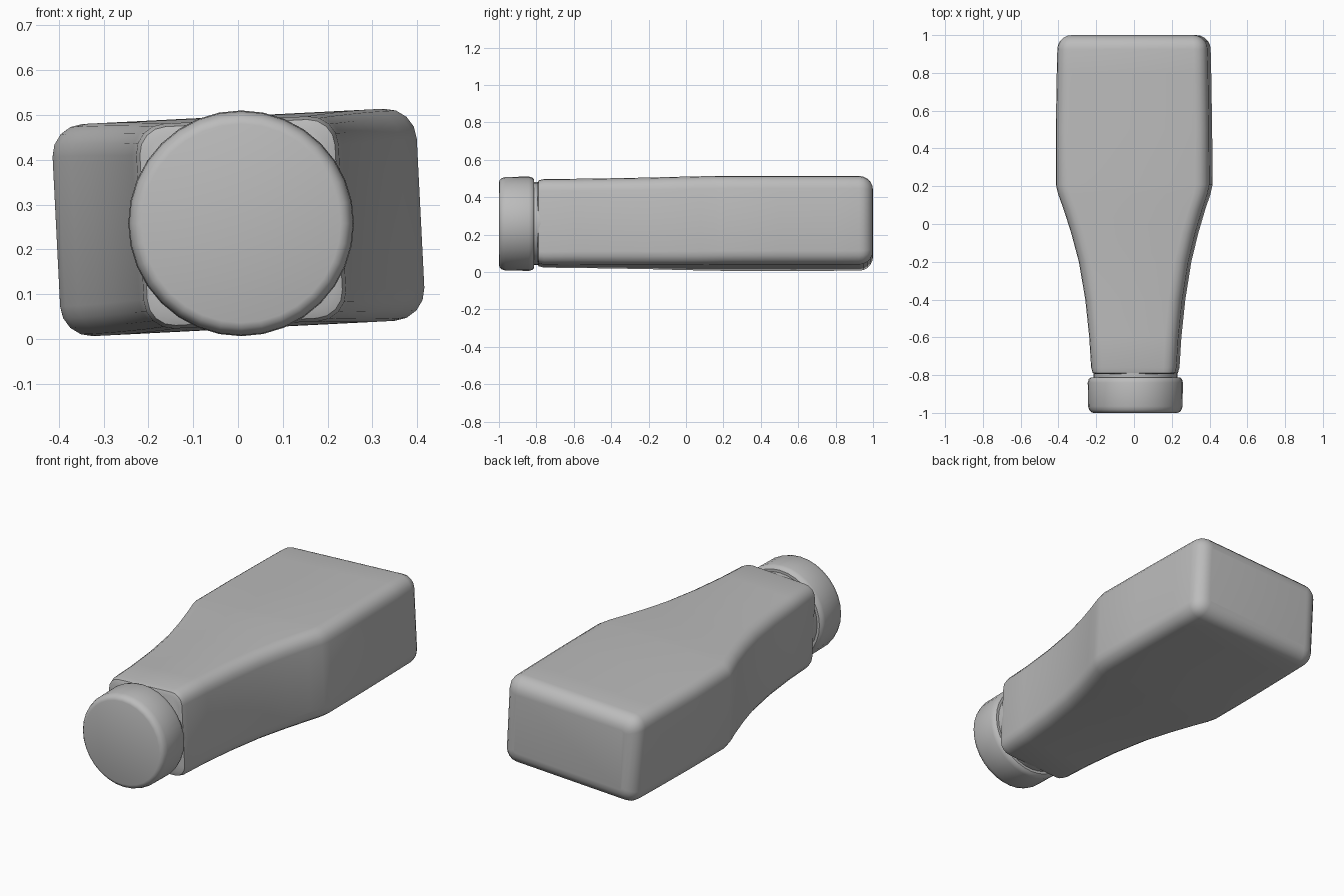
import bpy, bmesh, math
from mathutils import Matrix, Vector

if "Cube" in bpy.data.objects:
    bpy.data.objects.remove(bpy.data.objects["Cube"])

grey = bpy.data.materials.new("plain_grey")
grey.diffuse_color = (0.5, 0.5, 0.5, 1)
grey.use_nodes = True
grey.node_tree.nodes["Principled BSDF"].inputs["Base Color"].default_value = grey.diffuse_color

CX, CZ = 0.007, 0.26      # long axis of the bottle
TILT = math.radians(2.9)  # body is rolled slightly about its long axis


def loft(name, rings):
    """Skin a list of equal-length point rings and cap both ends."""
    bm = bmesh.new()
    loops = [[bm.verts.new(p) for p in ring] for ring in rings]
    n = len(loops[0])
    for a, b in zip(loops, loops[1:]):
        for i in range(n):
            j = (i + 1) % n
            bm.faces.new((a[i], a[j], b[j], b[i]))
    bm.faces.new(loops[0])
    bm.faces.new(loops[-1])
    bmesh.ops.recalc_face_normals(bm, faces=bm.faces)
    me = bpy.data.meshes.new(name)
    bm.to_mesh(me)
    bm.free()
    me.materials.append(grey)
    ob = bpy.data.objects.new(name, me)
    bpy.context.collection.objects.link(ob)
    bpy.ops.object.select_all(action='DESELECT')
    ob.select_set(True)
    bpy.context.view_layer.objects.active = ob
    bpy.ops.object.shade_smooth_by_angle(angle=math.radians(35))
    return ob


def rounded_rect(y, hw, hh, r, steps=4):
    """Rolled rounded rectangle across the long axis."""
    roll = Matrix.Rotation(-TILT, 3, 'Y')
    pts = []
    for k, (sx, sz) in enumerate(((1, 1), (-1, 1), (-1, -1), (1, -1))):
        for i in range(steps + 1):
            a = math.pi / 2 * (k + i / steps)
            p = Vector((sx * (hw - r) + r * math.cos(a), 0,
                        sz * (hh - r) + r * math.sin(a)))
            pts.append(roll @ p + Vector((CX * min(1, max(0, (0.3 - y) / 0.6)), y, CZ)))
    return pts


def circle(y, r, n=32):
    return [(CX + r * math.cos(2 * math.pi * i / n), y,
             0.258 + r * math.sin(2 * math.pi * i / n)) for i in range(n)]


# Body: flat bottle, shoulders tapering to the neck
stations = [(-0.795, 0.200, 0.205, 0.05), (-0.788, 0.218, 0.222, 0.06),
            (-0.76, 0.226, 0.229, 0.065), (-0.6, 0.236, 0.230, 0.068),
            (-0.4, 0.257, 0.232, 0.07), (-0.2, 0.290, 0.234, 0.07),
            (-0.05, 0.328, 0.236, 0.07), (0.08, 0.368, 0.237, 0.07),
            (0.16, 0.396, 0.237, 0.07), (0.21, 0.407, 0.237, 0.07),
            (0.5, 0.406, 0.237, 0.07), (0.8, 0.401, 0.237, 0.07)]
R = 0.075
for i in range(6):  # rounded base edge
    a = math.pi / 2 * i / 5
    inset = R * (1 - math.cos(a))
    stations.append((1 - R + R * math.sin(a), 0.398 - inset, 0.237 - inset,
                     0.07 - 0.75 * inset))
loft("bottle_body", [rounded_rect(*s) for s in stations])

# Neck hidden in the groove between body and cap
loft("neck", [circle(-0.84, 0.222), circle(-0.77, 0.222)])

# Cap with softened rims
loft("cap", [circle(y, r) for y, r in (
    (-1.0, 0.222), (-0.996, 0.234), (-0.985, 0.244), (-0.965, 0.25),
    (-0.84, 0.252), (-0.822, 0.247), (-0.812, 0.236))])
